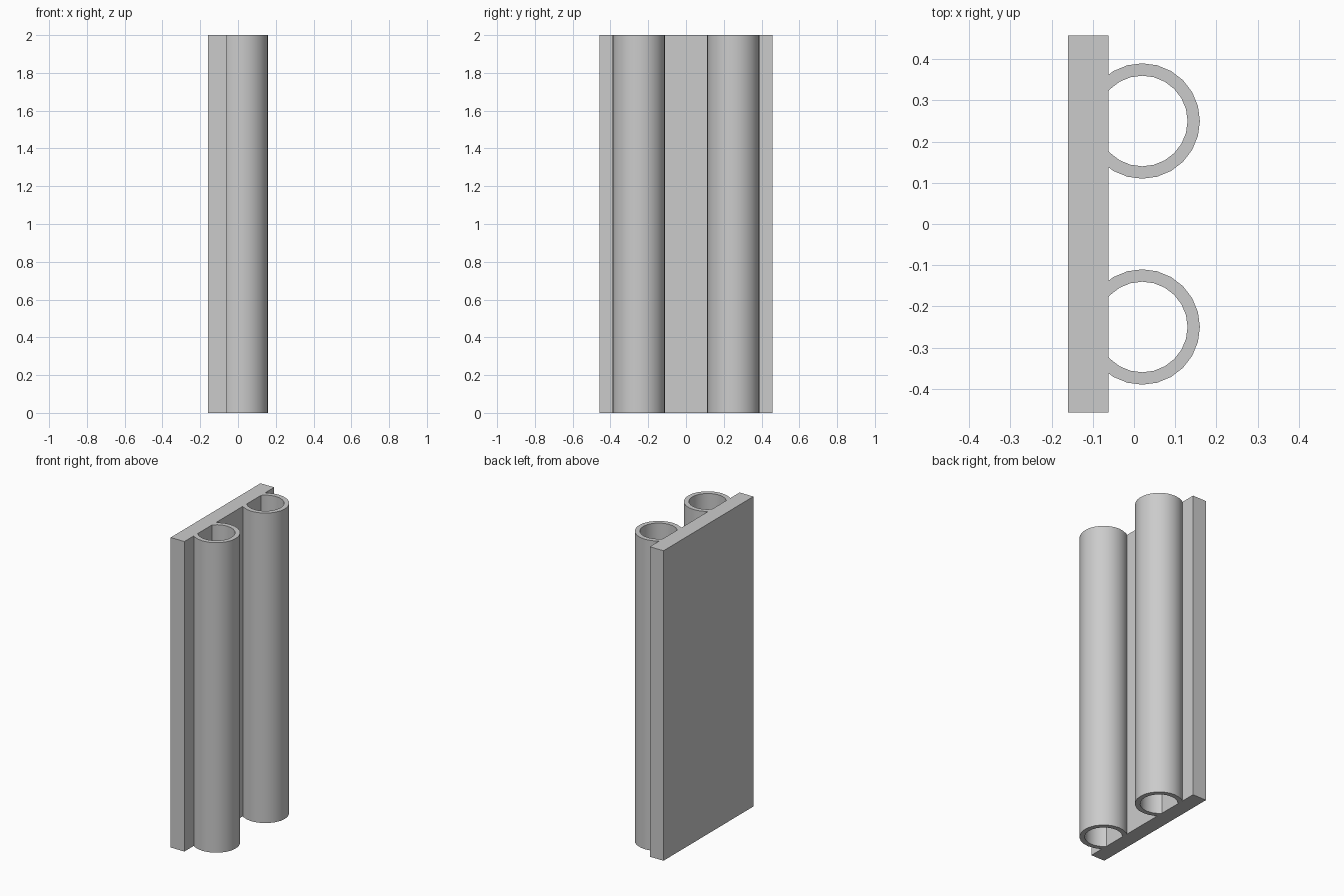
import bpy
import bmesh
import math

cube = bpy.data.objects.get("Cube")
if cube:
    bpy.data.objects.remove(cube, do_unlink=True)

HEIGHT = 2.0
SEGMENTS = 24
OUTER, INNER = 0.14, 0.11

grey = bpy.data.materials.new("plain grey")
grey.use_nodes = True
grey.diffuse_color = (0.6, 0.6, 0.6, 1)
grey.node_tree.nodes["Principled BSDF"].inputs["Base Color"].default_value = (0.6, 0.6, 0.6, 1)


def add_object(name, bm, location):
    bmesh.ops.recalc_face_normals(bm, faces=bm.faces)
    mesh = bpy.data.meshes.new(name)
    bm.to_mesh(mesh)
    bm.free()
    mesh.materials.append(grey)
    obj = bpy.data.objects.new(name, mesh)
    obj.location = location
    bpy.context.collection.objects.link(obj)
    return obj


def add_tube(name, x, y):
    """Open pipe: a rectangular wall section revolved about the vertical axis."""
    bm = bmesh.new()
    section = [(INNER, 0), (OUTER, 0), (OUTER, HEIGHT), (INNER, HEIGHT)]
    verts = [bm.verts.new((r, 0, z)) for r, z in section]
    edges = [bm.edges.new((verts[i - 1], verts[i])) for i in range(len(verts))]
    bmesh.ops.spin(bm, geom=verts + edges, cent=(0, 0, 0), axis=(0, 0, 1),
                   angle=math.tau, steps=SEGMENTS, use_merge=True)
    bmesh.ops.remove_doubles(bm, verts=bm.verts, dist=0.0001)
    obj = add_object(name, bm, (x, y, 0))
    bpy.ops.object.select_all(action="DESELECT")
    obj.select_set(True)
    bpy.context.view_layer.objects.active = obj
    bpy.ops.object.shade_smooth_by_angle(angle=math.radians(35))


# Flat backing plate
bm = bmesh.new()
bmesh.ops.create_cube(bm, size=1)
bmesh.ops.scale(bm, vec=(0.098, 0.916, HEIGHT), verts=bm.verts)
add_object("backing_plate", bm, (-0.111, 0, HEIGHT / 2))

# Two upright pipes set slightly into the plate
for name, side in (("front_tube", -1), ("rear_tube", 1)):
    add_tube(name, 0.02, side * 0.25)
